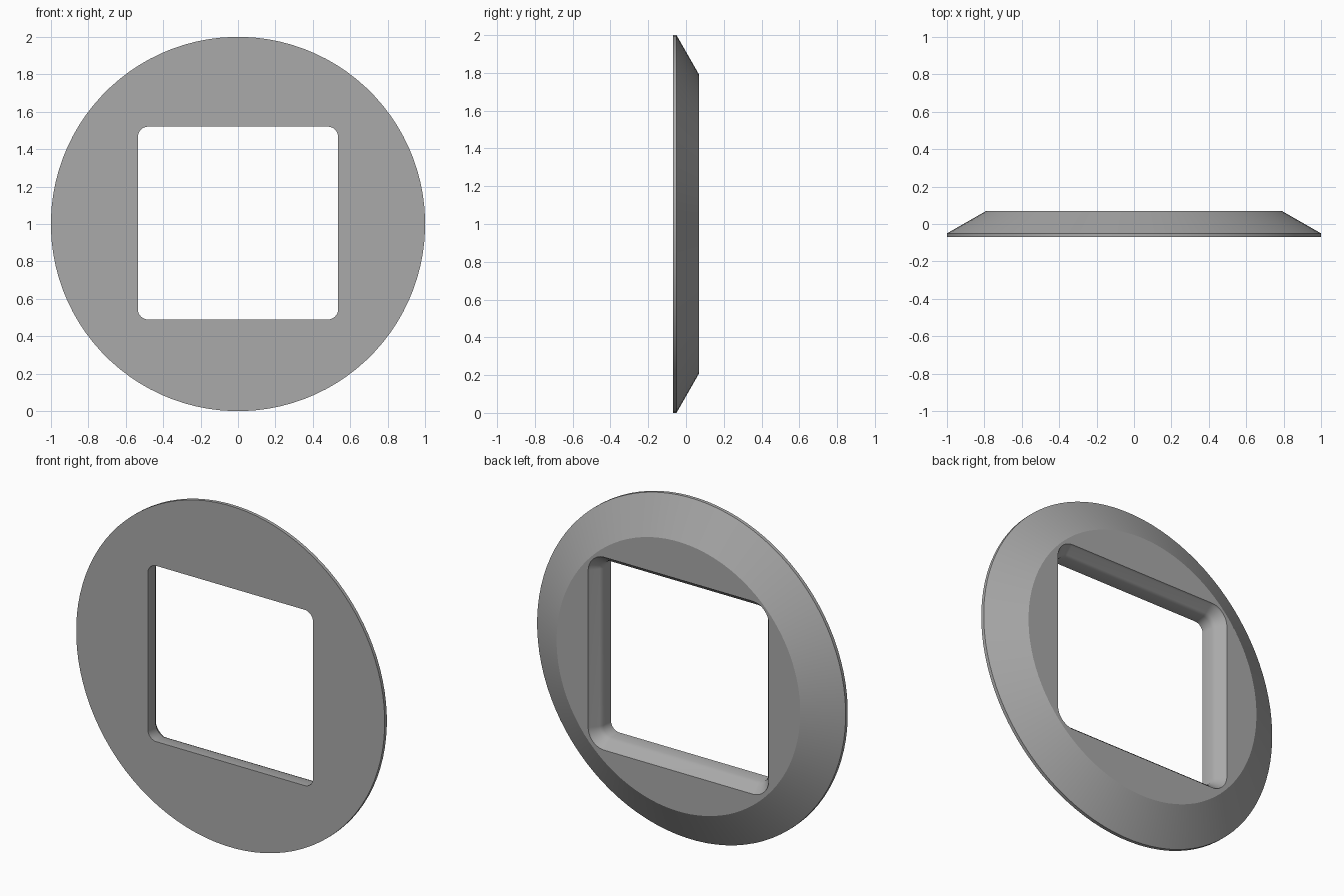
import bpy
import bmesh
from math import cos, sin, pi

cube = bpy.data.objects.get("Cube")
if cube:
    bpy.data.objects.remove(cube, do_unlink=True)

STEPS = 24  # points per quarter
CENTRE = 1.0


def circle(radius, y):
    count = 4 * STEPS
    return [(radius * cos(2 * pi * (i + 0.5) / count), y,
             CENTRE + radius * sin(2 * pi * (i + 0.5) / count)) for i in range(count)]


def opening(grow, y):
    """Rounded rectangular loop, enlarged evenly by grow."""
    half_w, half_h, corner = 0.535 + grow, 0.515 + grow, 0.055 + grow
    points = []
    for quarter in range(4):
        sx = 1 if quarter in (0, 3) else -1
        sz = 1 if quarter < 2 else -1
        for i in range(STEPS):
            a = pi / 2 * (quarter + i / (STEPS - 1))
            points.append((sx * (half_w - corner) + corner * cos(a), y,
                           CENTRE + 0.005 + sz * (half_h - corner) + corner * sin(a)))
    return points


# Cross-section loops: rim, bevelled back, then the flared opening
loops = [circle(1.0, -0.07), circle(1.0, -0.05), circle(0.79, 0.07),
         opening(0.05, 0.07), opening(0.045, 0.058), opening(0.01, 0.02),
         opening(0.0, 0.0), opening(0.0, -0.07)]
sharp_loops = {0, 1, 2, 3, 7}

bm = bmesh.new()
rings = [[bm.verts.new(p) for p in loop] for loop in loops]
count = len(rings[0])
for k, ring in enumerate(rings):
    following = rings[(k + 1) % len(rings)]
    for i in range(count):
        j = (i + 1) % count
        face = bm.faces.new((ring[i], ring[j], following[j], following[i]))
        face.smooth = True
for k in sharp_loops:
    for i in range(count):
        bm.edges.get((rings[k][i], rings[k][(i + 1) % count])).smooth = False
bmesh.ops.recalc_face_normals(bm, faces=bm.faces)

mesh = bpy.data.meshes.new("bezel_ring")
bm.to_mesh(mesh)
bm.free()

# Plain grey finish
grey = bpy.data.materials.new("neutral_grey")
grey.use_nodes = True
colour = (0.4, 0.4, 0.4, 1.0)
grey.diffuse_color = colour
grey.node_tree.nodes["Principled BSDF"].inputs["Base Color"].default_value = colour
mesh.materials.append(grey)

bezel = bpy.data.objects.new("bezel_ring", mesh)
bpy.context.collection.objects.link(bezel)
